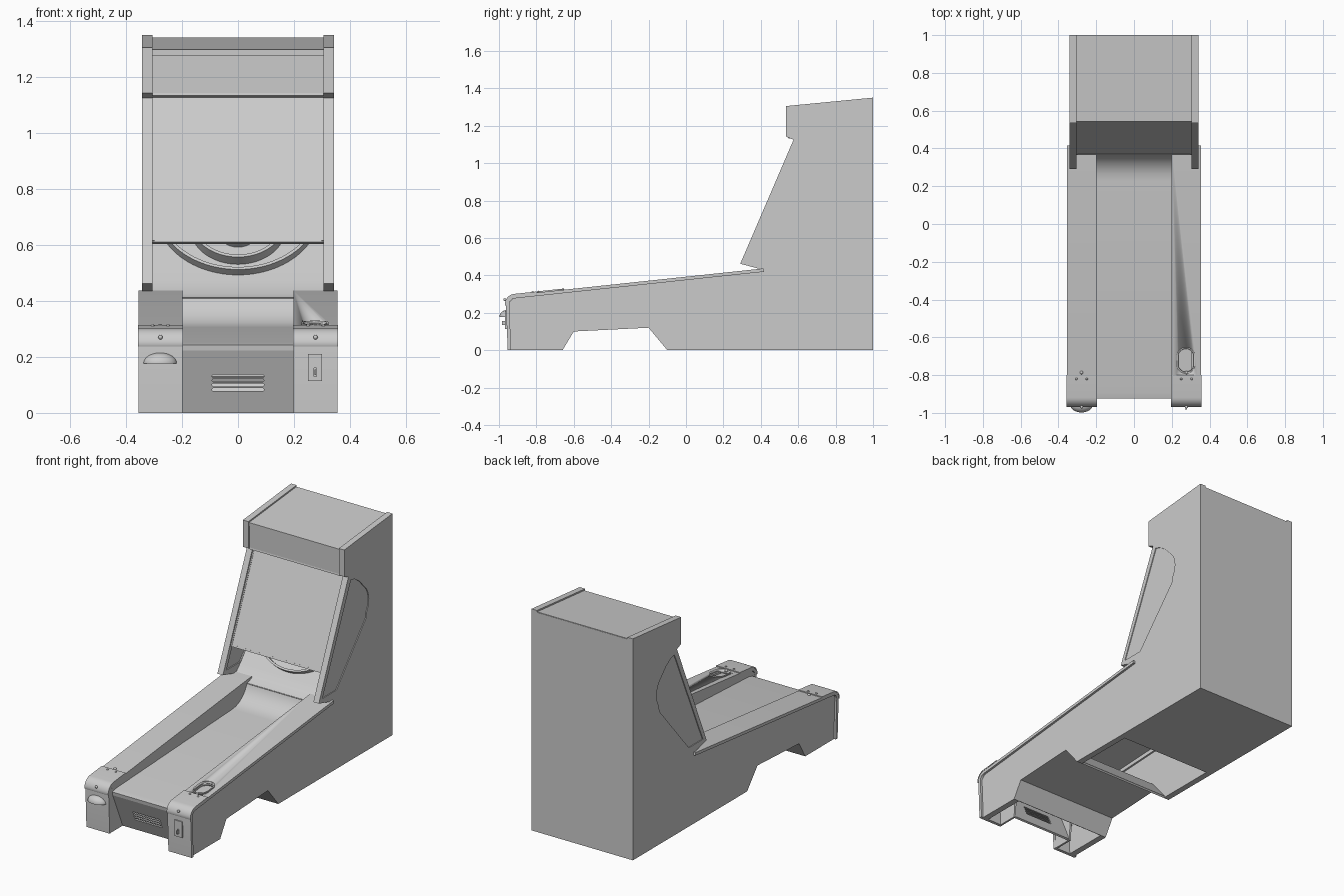
import bpy, bmesh
from math import sin, cos, pi, radians, atan2
from mathutils import Matrix, Vector

if "Cube" in bpy.data.objects:
    bpy.data.objects.remove(bpy.data.objects["Cube"])


def finish(name, bm, smooth=False, mirror=False):
    bmesh.ops.recalc_face_normals(bm, faces=bm.faces)
    me = bpy.data.meshes.new(name)
    bm.to_mesh(me)
    bm.free()
    ob = bpy.data.objects.new(name, me)
    bpy.context.collection.objects.link(ob)
    if smooth:
        bpy.ops.object.select_all(action='DESELECT')
        ob.select_set(True)
        bpy.context.view_layer.objects.active = ob
        bpy.ops.object.shade_smooth_by_angle(angle=radians(30))
    if mirror:
        m = ob.modifiers.new("mirror", 'MIRROR')
        m.use_axis = (True, False, False)
    return ob


def extrude_loop(bm, pts, vec):
    f = bm.faces.new([bm.verts.new(p) for p in pts])
    r = bmesh.ops.extrude_face_region(bm, geom=[f])
    bmesh.ops.translate(bm, vec=vec, verts=[v for v in r['geom'] if isinstance(v, bmesh.types.BMVert)])


def prism(name, pts, x0, x1, **kw):
    """Side profile (y, z) extruded along x."""
    bm = bmesh.new()
    extrude_loop(bm, [(x0, y, z) for y, z in pts], (x1 - x0, 0, 0))
    return finish(name, bm, **kw)


def sheet(name, path, t, x0, x1, **kw):
    """Open (y, z) path thickened by t to its left, extruded along x."""
    p = [Vector(q) for q in path]
    off = []
    for i, q in enumerate(p):
        ns = []
        for a, b in ((i - 1, i), (i, i + 1)):
            if a >= 0 and b < len(p):
                d = (p[b] - p[a]).normalized()
                ns.append(Vector((-d.y, d.x)))
        n = sum(ns, Vector((0, 0))).normalized()
        off.append(q + n * (t / max(n.dot(ns[0]), 0.3)))
    return prism(name, [tuple(q) for q in p + off[::-1]], x0, x1, **kw)


def box(name, x0, x1, y0, y1, z0, z1, **kw):
    return prism(name, [(y0, z0), (y1, z0), (y1, z1), (y0, z1)], x0, x1, **kw)


def add_capsule(bm, w, h, d, mat):
    """Rounded slot, w by h in local xy, centred depth d."""
    r = min(w, h) / 2
    ox, oy = w / 2 - r, h / 2 - r
    pts = []
    for i in range(24):
        a = 2 * pi * (i + 0.5) / 24
        x, y = r * cos(a), r * sin(a)
        pts.append(mat @ Vector((x + (ox if x > 0 else -ox), y + (oy if y > 0 else -oy), -d / 2)))
    extrude_loop(bm, pts, mat.to_3x3() @ Vector((0, 0, d)))


def capsule(name, w, h, d, mat):
    bm = bmesh.new()
    add_capsule(bm, w, h, d, mat)
    return finish(name, bm, smooth=True)


def cut(ob, cutter):
    m = ob.modifiers.new("cut", 'BOOLEAN')
    m.operation, m.object, m.solver = 'DIFFERENCE', cutter, 'EXACT'
    cutter.hide_render = True
    cutter.hide_set(True)


def arc(cy, cz, r, a0, a1, n):
    return [(cy + r * cos(radians(a0 + (a1 - a0) * i / n)),
             cz + r * sin(radians(a0 + (a1 - a0) * i / n))) for i in range(n + 1)]


# Cabinet side panels with the curved window
side = prism("side_panel", [(-.945, 0), (-.66, 0), (-.60, .10), (-.20, .12), (-.10, 0), (1, 0),
                            (1, 1.35), (.535, 1.305), (.535, 1.142), (.575, 1.125), (.29, .462),
                            (.41, .43), (-.91, .288), (-.945, .255)], .305, .342, mirror=True)
window = [(.325, .48), (.46, .48), (.745, .81)] + arc(.645, .915, .126, -45, 50, 10)[1:] + \
         [(.68, 1.06), (.635, 1.09), (.60, 1.10)]
cut(side, prism("window_cutter", window, .29, .36, mirror=True))
prism("side_window", window, .312, .337, mirror=True)

# Back, floor, roof and marquee
box("back_panel", -.306, .306, .985, 1.0, 0, 1.338)
box("floor_panel", -.306, .306, .28, .99, 0, .012)
sheet("roof", [(.542, 1.297), (.998, 1.341)], -.015, -.306, .306)
box("marquee", -.306, .306, .548, .562, 1.14, 1.295)
box("marquee_top_frame", -.306, .306, .542, .55, 1.275, 1.297)
sheet("marquee_underside", [(.548, 1.143), (.60, 1.133)], -.01, -.306, .306)

# Front screen and its edge bars
sheet("screen", [(.368, .615), (.59, 1.135)], -.012, -.306, .306)
sheet("screen_bottom_bar", [(.365, .61), (.369, .62)], -.02, -.306, .306)
sheet("screen_side_bar", [(.365, .615), (.588, 1.135)], -.02, .298, .306, mirror=True)

# Target board and rings
sheet("target_board", [(.37, .41), (.41, .425), (.46, .475), (.745, .81)] +
      arc(.645, .915, .126, -45, 50, 8)[1:] + [(.60, 1.10)], -.012, -.306, .306, smooth=True)
tilt = atan2(.335, .285)


def ring(name, r, zc, h, sweep):
    bm = bmesh.new()
    prof = [bm.verts.new(v) for v in ((0, -r, -.01), (0, -r, h), (0, -r + .012, h), (0, -r + .012, -.01))]
    edges = [bm.edges.new((prof[i], prof[(i + 1) % 4])) for i in range(4)]
    bmesh.ops.rotate(bm, verts=prof, matrix=Matrix.Rotation(-sweep / 2, 3, 'Z'))
    bmesh.ops.spin(bm, geom=prof + edges, axis=(0, 0, 1), cent=(0, 0, 0), angle=sweep, steps=48)
    bmesh.ops.remove_doubles(bm, verts=bm.verts, dist=1e-4)
    y = .46 + (zc - .475) * .285 / .335
    bm.transform(Matrix.Translation((0, y, zc)) @ Matrix.Rotation(tilt, 4, 'X'))
    return finish(name, bm, smooth=True)


ring("outer_ring", .292, .715, .03, pi)
ring("middle_ring", .17, .66, .04, 2 * pi)
ring("inner_ring", .07, .645, .05, 2 * pi)
ring("upper_ring", .06, .775, .04, 2 * pi)

# Lane with curved jump ramp
sheet("lane", [(-.922, .222), (-.925, .243), (-.89, .252), (.23, .306), (.265, .311), (.295, .322),
               (.325, .341), (.35, .367), (.366, .395), (.372, .412), (.42, .412)],
      -.012, -.202, .202, smooth=True)

# Slanted front panel with vent slots
front = sheet("front_panel", [(-.922, .224), (-.825, 0)], .012, -.202, .202)
bm = bmesh.new()
for z in (.083, .1, .116, .131):
    add_capsule(bm, .185, .011, .3, Matrix.Translation((0, -.87, z)) @ Matrix.Rotation(pi / 2, 4, 'X'))
cut(front, finish("vent_cutter", bm))

# Underside tray over the leg notch
sheet("underside", [(-.66, 0), (-.60, .10), (-.20, .12), (-.10, 0)], .012, -.306, .306)

# Rails: inner walls, wrapped caps, corner plates
prism("rail_inner_wall", [(-.95, 0), (-.815, 0), (-.80, .22), (.41, .28), (.415, .43), (-.91, .285),
                          (-.95, .25)], .2, .212, mirror=True)
corner = arc(-.913, .245, .05, 96, 180, 8)
cap = sheet("rail_cap", [(.415, .437)] + corner + [(-.953, 0)], .018, .198, .355,
            smooth=True, mirror=True)
sheet("corner_plate", [(-.80, .3072)] + corner + [(-.961, .24)], -.006, .197, .357,
      smooth=True, mirror=True)

# Oval cup on the right rail
slope = Matrix.Rotation(atan2(.142, 1.33), 4, 'X')
at = lambda z: Matrix.Translation((.275, -.722, z)) @ slope
cup_cutter = capsule("cup_cutter", .082, .125, .08, at(.315))
bezel = capsule("cup_bezel", .096, .14, .012, at(.316))
cut(cap, cup_cutter)
cut(bezel, cup_cutter)
capsule("cup_tray", .1, .145, .008, at(.292))

# Half-dome hood on the left front
bm = bmesh.new()
bmesh.ops.create_uvsphere(bm, u_segments=32, v_segments=16, radius=1)
bmesh.ops.bisect_plane(bm, geom=bm.verts[:] + bm.edges[:] + bm.faces[:], plane_co=(0, 0, -.02),
                       plane_no=(0, 0, 1), clear_inner=True)
bmesh.ops.holes_fill(bm, edges=[e for e in bm.edges if e.is_boundary])
bm.transform(Matrix.Translation((-.278, -.955, .177)) @ Matrix.Diagonal((.06, .043, .038, 1)))
finish("return_hood", bm, smooth=True)

# Coin plate with slot on the right front
plate = box("coin_plate", .25, .3, -.968, -.95, .113, .21)
cut(plate, box("coin_slot_cutter", .271, .28, -.98, -.961, .13, .16))
box("coin_lever", .273, .278, -.985, -.96, .135, .155)

# Screws and buttons, both sides
bm = bmesh.new()
for x, y, z, r in ((.277, -.969, .27, .008), (.25, -.82, .311, .006), (.305, -.82, .311, .006),
                   (.278, -.787, .309, .009)):
    bmesh.ops.create_uvsphere(bm, u_segments=12, v_segments=8, radius=r,
                              matrix=Matrix.Translation((x, y, z)))
finish("screws", bm, smooth=True, mirror=True)
